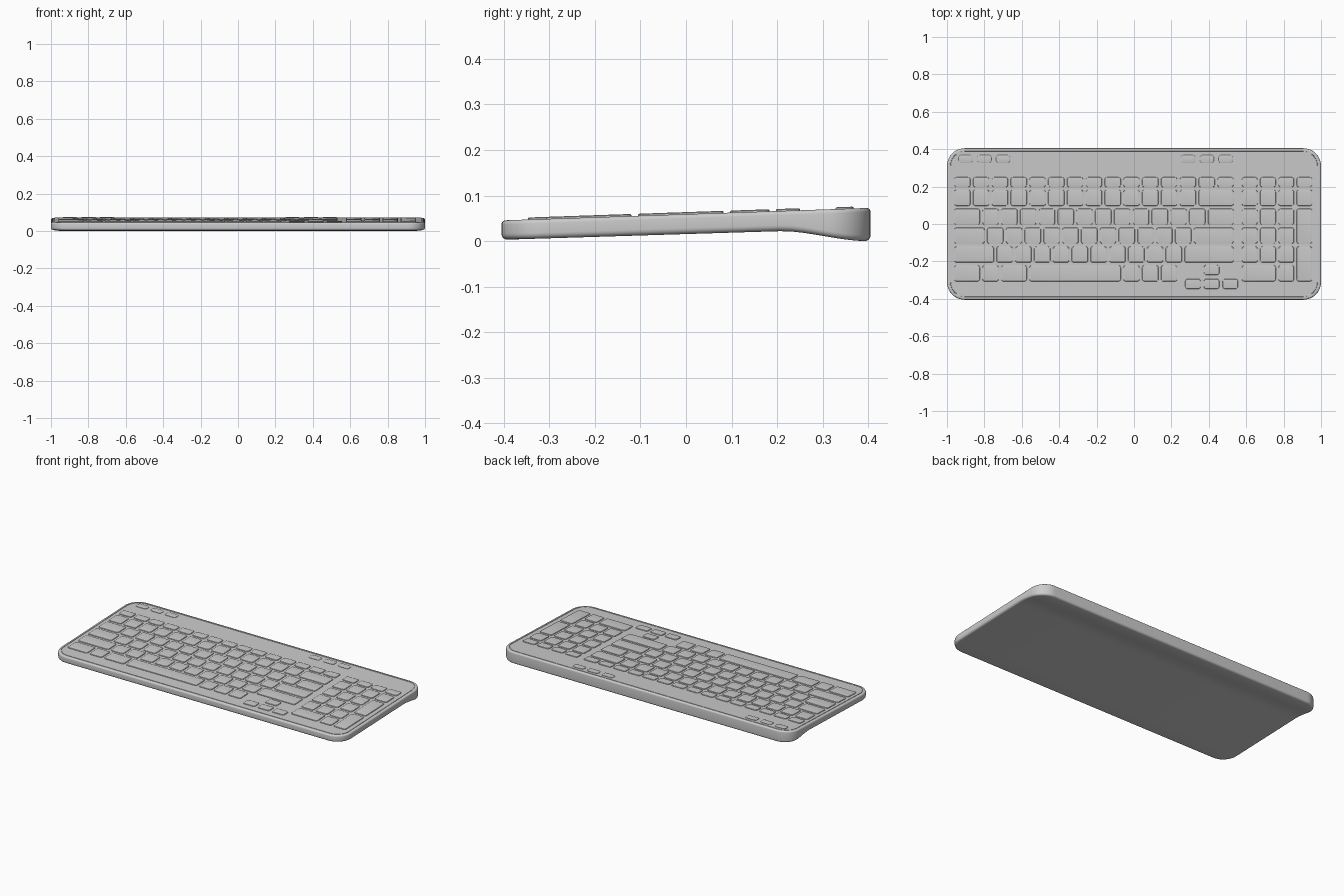
import bpy, bmesh, math
from mathutils import Vector

if "Cube" in bpy.data.objects:
    bpy.data.objects.remove(bpy.data.objects["Cube"])

grey = bpy.data.materials.new("light_grey_plastic")
grey.use_nodes = True
COLOUR = (0.6, 0.6, 0.6, 1)
grey.diffuse_color = COLOUR
grey.node_tree.nodes["Principled BSDF"].inputs["Base Color"].default_value = COLOUR

HX, HY, CORNER = 1.0, 0.405, 0.095


def top_z(y):
    return 0.0455 + (y + 0.4) * 0.034


def bottom_z(y):
    slope = 0.003 + (min(y, 0.24) + 0.4) * 0.031
    t = min(max((y - 0.2) / 0.2, 0), 1)
    return slope * (1 - t * t * (3 - 2 * t))


def finish(bm, name, angle=35):
    bmesh.ops.recalc_face_normals(bm, faces=bm.faces)
    mesh = bpy.data.meshes.new(name)
    bm.to_mesh(mesh)
    bm.free()
    mesh.materials.append(grey)
    obj = bpy.data.objects.new(name, mesh)
    bpy.context.collection.objects.link(obj)
    bpy.ops.object.select_all(action="DESELECT")
    obj.select_set(True)
    bpy.context.view_layer.objects.active = obj
    bpy.ops.object.shade_smooth_by_angle(angle=math.radians(angle))
    return obj


def bridge(bm, a, b):
    for i in range(len(a)):
        j = (i + 1) % len(a)
        bm.faces.new((a[i], a[j], b[j], b[i]))


# Body: rounded outline lofted from the curved underside to the sloping top
def half_outline(inset):
    r, cx, cy, steps = CORNER - inset, HX - CORNER, HY - CORNER, 10
    arc = [i / steps * math.pi / 2 for i in range(steps + 1)]
    front = [(cx + r * math.sin(a), -cy - r * math.cos(a)) for a in arc]
    side = [(HX - inset, -cy + 2 * cy * i / 24) for i in range(1, 24)]
    back = [(x, -y) for x, y in reversed(front)]
    return front + side + back


def body():
    bm = bmesh.new()
    R = 0.013
    arc = [i / 5 * math.pi / 2 for i in range(6)]
    layers = [(R * (1 - math.sin(a)), bottom_z, R * (1 - math.cos(a))) for a in arc]
    R = 0.009
    layers += [(R * (1 - math.cos(a)), top_z, -R * (1 - math.sin(a))) for a in arc]
    # fine groove just inside the rim
    layers += [(0.016, top_z, 0), (0.0165, top_z, -0.002),
               (0.0195, top_z, -0.002), (0.02, top_z, 0)]
    rings = []
    for inset, height, dz in layers:
        half = half_outline(inset)
        loop = half + [(-x, y) for x, y in reversed(half)]
        rings.append([bm.verts.new((x, y, height(y) + dz)) for x, y in loop])
    for a, b in zip(rings, rings[1:]):
        bridge(bm, a, b)
    for ring in (rings[0], rings[-1]):
        n = len(ring)
        for i in range(n // 2 - 1):
            bm.faces.new((ring[i], ring[i + 1], ring[n - 2 - i], ring[n - 1 - i]))
    finish(bm, "keyboard_body")


# Keys: rounded caps with a softened top edge, following the slope
def add_key(bm, x0, x1, y0, y1, height=0.0045):
    radius = 0.012
    rings = []
    for inset, h in ((0, -0.004), (0, height * 0.55), (0.0015, height * 0.9), (0.004, height)):
        r = radius - inset
        ring = []
        for k, (cx, cy) in enumerate(((x1 - radius, y1 - radius), (x0 + radius, y1 - radius),
                                      (x0 + radius, y0 + radius), (x1 - radius, y0 + radius))):
            for i in range(4):
                a = (k + i / 3) * math.pi / 2
                x, y = cx + r * math.cos(a), cy + r * math.sin(a)
                ring.append(bm.verts.new((x, y, top_z(y) + h)))
        rings.append(ring)
    for a, b in zip(rings, rings[1:]):
        bridge(bm, a, b)
    bm.faces.new(rings[0][::-1])
    bm.faces.new(rings[-1])


GAP = 0.014


def key_row(name, widths, x, y0, y1, unit):
    bm = bmesh.new()
    for w in widths:
        add_key(bm, x + GAP / 2, x + w * unit - GAP / 2, y0, y1)
        x += w * unit
    finish(bm, name)


body()

ROW, DEPTH, LOW = 0.101, 0.086, -0.307
row_y = [LOW + ROW * i for i in range(5)]
MAIN_X, UNIT = -0.968, 0.1005
PAD_X, PAD_UNIT = 0.57, 0.0975

main_rows = {
    "bottom_key_row": [1.5, 1, 1.5, 5, 1, 1, 1],
    "shift_key_row": [2.25] + [1] * 10 + [2.75],
    "home_key_row": [1.75] + [1] * 11 + [2.25],
    "upper_letter_key_row": [1.5] + [1] * 12 + [1.5],
    "number_key_row": [1] * 13 + [2],
}
for (name, widths), y in zip(main_rows.items(), row_y):
    key_row(name, widths, MAIN_X, y, y + DEPTH, UNIT)

# Short function keys above both blocks
key_row("function_key_row", [1] * 15, MAIN_X, 0.197, 0.25, UNIT)
key_row("number_pad_function_keys", [1] * 4, PAD_X, 0.197, 0.25, PAD_UNIT)

# Number pad, with a wide zero and two tall keys at the right
pad_rows = ([2, 1], [1] * 3, [1] * 3, [1] * 3, [1] * 4)
for i, widths in enumerate(pad_rows):
    key_row(f"number_pad_row_{i + 1}", widths, PAD_X, row_y[i], row_y[i] + DEPTH, PAD_UNIT)
for name, i in (("number_pad_enter_key", 0), ("number_pad_plus_key", 2)):
    key_row(name, [1], PAD_X + 3 * PAD_UNIT, row_y[i], row_y[i + 1] + DEPTH, PAD_UNIT)

# Arrow keys
bm = bmesh.new()
for x, y in ((0.315, -0.347), (0.415, -0.347), (0.515, -0.347), (0.415, -0.272)):
    add_key(bm, x - 0.041, x + 0.041, y, y + 0.053)
finish(bm, "arrow_keys")

# Media buttons along the back edge
for name, start in (("right_media_buttons", -0.9), ("left_media_buttons", 0.29)):
    bm = bmesh.new()
    for i in range(3):
        x = start + i * 0.1
        add_key(bm, x - 0.037, x + 0.037, 0.328, 0.368, 0.004)
    finish(bm, name)
